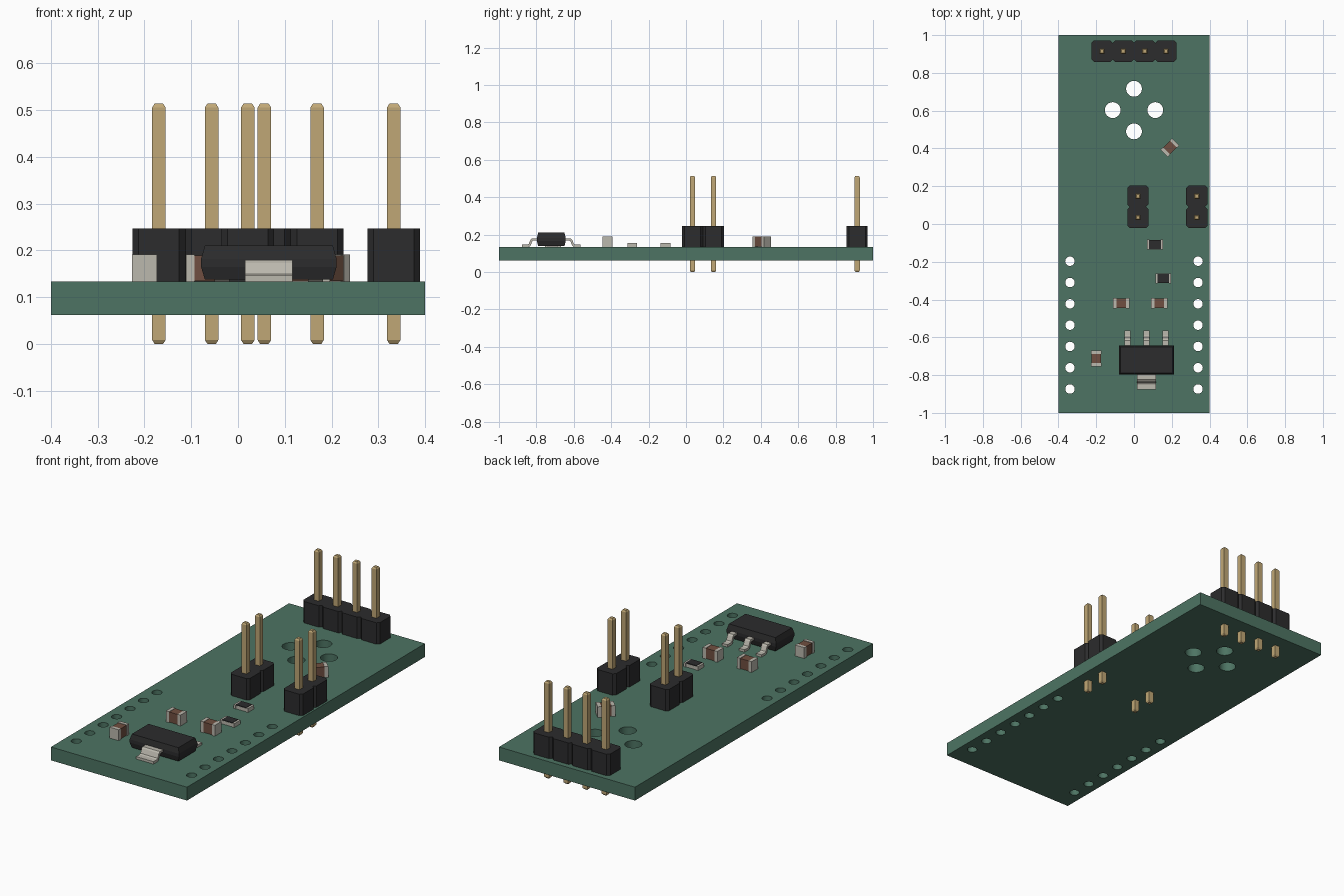
import bpy, bmesh, math
from mathutils import Vector

cube = bpy.data.objects.get("Cube")
if cube:
    bpy.data.objects.remove(cube, do_unlink=True)


def material(name, rgb):
    m = bpy.data.materials.new(name)
    m.use_nodes = True
    m.diffuse_color = (*rgb, 1)
    m.node_tree.nodes["Principled BSDF"].inputs["Base Color"].default_value = (*rgb, 1)
    return m


GREEN = material("board green", (0.075, 0.175, 0.125))
BLACK = material("black plastic", (0.025, 0.025, 0.026))
GOLD = material("gold pin", (0.53, 0.39, 0.18))
METAL = material("tinned metal", (0.50, 0.48, 0.42))
BROWN = material("brown ceramic", (0.16, 0.078, 0.052))

TOP, BOTTOM = 0.133, 0.062      # board surfaces
PITCH = 0.1128                  # pin and hole spacing


def finish(bm, name, mat, loc=(0, 0, 0), turn=0):
    bmesh.ops.recalc_face_normals(bm, faces=bm.faces)
    me = bpy.data.meshes.new(name)
    bm.to_mesh(me)
    bm.free()
    me.materials.append(mat)
    ob = bpy.data.objects.new(name, me)
    ob.location = loc
    ob.rotation_euler.z = turn
    bpy.context.collection.objects.link(ob)
    return ob


def stack(name, mat, rings, loc=(0, 0, 0), turn=0):
    """Loft through rectangles given as (z, half x, half y)."""
    bm = bmesh.new()
    loops = [[bm.verts.new((sx * hx, sy * hy, z))
              for sx, sy in ((-1, -1), (1, -1), (1, 1), (-1, 1))] for z, hx, hy in rings]
    bm.faces.new(loops[0])
    bm.faces.new(loops[-1])
    for a, b in zip(loops, loops[1:]):
        for i in range(4):
            j = (i + 1) % 4
            bm.faces.new((a[i], a[j], b[j], b[i]))
    return finish(bm, name, mat, loc, turn)


def prism(name, mat, points, offset, loc=(0, 0, 0), turn=0):
    """Extrude a flat outline by an offset."""
    bm = bmesh.new()
    face = bm.faces.new([bm.verts.new(p) for p in points])
    ext = bmesh.ops.extrude_face_region(bm, geom=[face])
    bmesh.ops.translate(bm, vec=Vector(offset),
                        verts=[v for v in ext["geom"] if isinstance(v, bmesh.types.BMVert)])
    return finish(bm, name, mat, loc, turn)


# Circuit board with round through-holes
def board():
    bm = bmesh.new()
    edges = []

    def loop(pts):
        vs = [bm.verts.new((x, y, BOTTOM)) for x, y in pts]
        edges.extend(bm.edges.new((vs[i - 1], vs[i])) for i in range(len(vs)))

    def hole(cx, cy, r, n=24):
        loop([(cx + r * math.cos(math.tau * k / n), cy + r * math.sin(math.tau * k / n))
              for k in range(n)])

    loop([(-0.4, -1), (0.4, -1), (0.4, 1), (-0.4, 1)])
    for dx, dy in ((1, 0), (-1, 0), (0, 1), (0, -1)):
        hole(dx * PITCH, 0.603 + dy * PITCH, 0.042)
    for side in (-1, 1):
        for i in range(7):
            hole(side * 0.339, -0.197 - i * PITCH, 0.025)
    bmesh.ops.triangle_fill(bm, use_beauty=True, edges=edges, normal=(0, 0, 1))
    ext = bmesh.ops.extrude_face_region(bm, geom=bm.faces[:])
    bmesh.ops.translate(bm, vec=(0, 0, TOP - BOTTOM),
                        verts=[v for v in ext["geom"] if isinstance(v, bmesh.types.BMVert)])
    ob = finish(bm, "circuit_board", GREEN)
    bpy.context.view_layer.objects.active = ob
    ob.select_set(True)
    bpy.ops.object.shade_smooth_by_angle(angle=math.radians(30))
    ob.select_set(False)


# Pin header: notched plastic strip along local x, with square pins
def header(name, count, x, y, turn=0):
    h, c = PITCH / 2, 0.013
    start = -count * h
    front = []
    for i in range(count):
        a = start + i * PITCH
        if i == 0:
            front.append((a, -h + c))
        front += [(a + c, -h), (a + PITCH - c, -h), (a + PITCH, -h + c)]
    outline = front + [(-px, -py) for px, py in front]
    prism(name + "_strip", BLACK, [(px, py, TOP) for px, py in outline],
          (0, 0, 0.114), (x, y, 0), turn)
    for i in range(count):
        d = start + h + i * PITCH
        stack(f"{name}_pin_{i + 1}", GOLD,
              [(0, 0.009, 0.009), (0.008, 0.0142, 0.0142),
               (0.506, 0.0142, 0.0142), (0.514, 0.009, 0.009)],
              (x + d * math.cos(turn), y + d * math.sin(turn), 0), turn)


# Two metal end caps of a chip part
def end_caps(name, x, y, turn, hx, hy, height, cap):
    for side, label in ((-1, "a"), (1, "b")):
        d = side * (hx - cap / 2)
        stack(f"{name}_end_{label}", METAL, [(0, cap / 2, hy), (height, cap / 2, hy)],
              (x + d * math.cos(turn), y + d * math.sin(turn), TOP), turn)


def capacitor(name, x, y, turn=0):
    end_caps(name, x, y, turn, 0.043, 0.027, 0.058, 0.018)
    stack(name + "_body", BROWN, [(0.002, 0.026, 0.025), (0.056, 0.026, 0.025)],
          (x, y, TOP), turn)


def resistor(name, x, y):
    end_caps(name, x, y, 0, 0.042, 0.026, 0.021, 0.012)
    stack(name + "_body", METAL, [(0.001, 0.031, 0.025), (0.019, 0.031, 0.025)], (x, y, TOP))
    stack(name + "_coating", BLACK, [(0.019, 0.031, 0.024), (0.023, 0.031, 0.024)], (x, y, TOP))


# Bent lead running outward from a body edge, y sign gives its direction
def lead(name, x, edge, direction, width):
    upper = [(-0.01, 0.179), (0.026, 0.179), (0.034, 0.173), (0.044, 0.150),
             (0.052, 0.146), (0.08, 0.146)]
    lower = [(0.08, TOP), (0.044, TOP), (0.034, 0.141), (0.025, 0.164),
             (0.020, 0.167), (-0.01, 0.167)]
    prism(name, METAL, [(x - width / 2, edge + direction * d, z) for d, z in upper + lower],
          (width, 0, 0))


board()

header("rear_header", 4, 0, 0.915)
header("middle_header", 2, 0.021, 0.091, math.pi / 2)
header("side_header", 2, 0.333, 0.091, math.pi / 2)

capacitor("left_capacitor", -0.068, -0.42)
capacitor("right_capacitor", 0.134, -0.42)
capacitor("front_capacitor", -0.2, -0.712, math.pi / 2)
capacitor("angled_capacitor", 0.19, 0.405, math.pi / 4)
resistor("rear_resistor", 0.111, -0.109)
resistor("front_resistor", 0.155, -0.288)

# Voltage regulator: bevelled body, wide front tab, three rear leads
RX, RY = 0.066, -0.72
stack("regulator_body", BLACK,
      [(0.138, 0.137, 0.070), (0.165, 0.145, 0.077), (0.182, 0.145, 0.077),
       (0.210, 0.137, 0.070)], (RX, RY, 0))
lead("regulator_tab", RX, RY - 0.077, -1, 0.102)
for n in (-1, 0, 1):
    lead(f"regulator_lead_{n + 2}", RX + n * 0.1, RY + 0.077, 1, 0.032)
